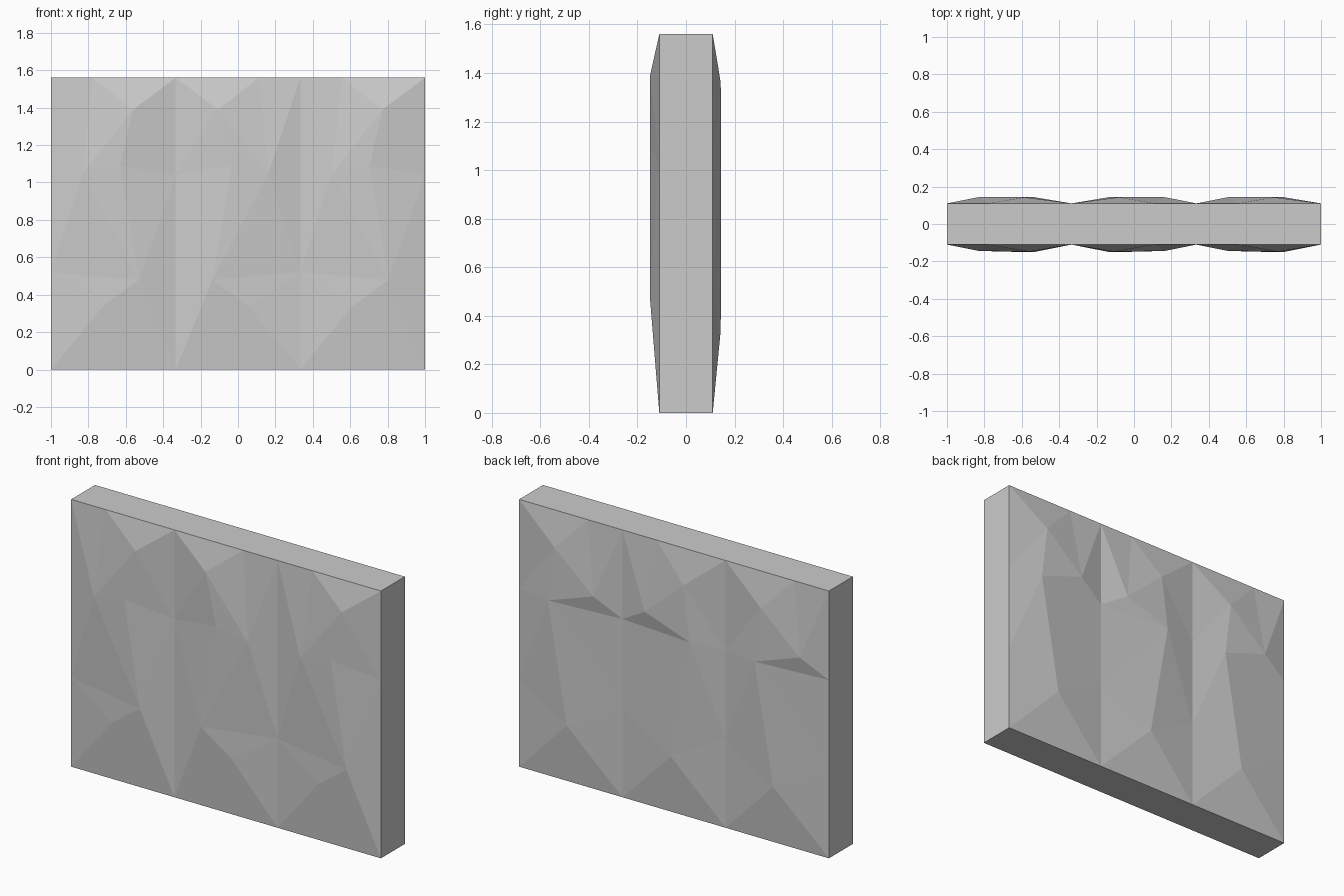
import bpy, bmesh
from mathutils import Vector
from mathutils.geometry import delaunay_2d_cdt

if "Cube" in bpy.data.objects:
    bpy.data.objects.remove(bpy.data.objects["Cube"])

H, D, W = 1.56, 0.11, 2 / 3      # wall height, half depth, panel width

# raised facet points of one panel: across, up, outward depth
FRONT = [(.17, 1.05, .144), (.37, 1.09, .149), (.44, 1.39, .148),
         (.28, .34, .137), (.47, .48, .149)]
BACK = [(.25, 1.36, .143), (.21, 1.04, .145), (.50, 1.14, .143), (.33, .34, .143)]

# flat rim around a panel, three segments per edge
RIM = ([(W * i / 3, 0) for i in range(3)] + [(W, H * i / 3) for i in range(3)]
       + [(W * (3 - i) / 3, H) for i in range(3)] + [(0, H * (3 - i) / 3) for i in range(3)])

bm = bmesh.new()


def faceted_side(points, s):
    """Three panels, the middle one mirrored; s=-1 turns the side to the back."""
    pts = [Vector(p) for p in RIM] + [Vector(p[:2]) for p in points]
    depth = [D] * len(RIM) + [p[2] for p in points]
    ring = [(i, (i + 1) % len(RIM)) for i in range(len(RIM))]
    co, _, tris, orig, _, _ = delaunay_2d_cdt(pts, ring, [], 1, 1e-5)
    for k in range(3):
        verts = []
        for p, o in zip(co, orig):
            u = W - p.x if k == 1 else p.x
            verts.append(bm.verts.new((s * (-1 + k * W + u), -s * depth[o[0]], p.y)))
        for t in tris:
            bm.faces.new([verts[i] for i in t])


faceted_side(FRONT, 1)
faceted_side(BACK, -1)
bmesh.ops.remove_doubles(bm, verts=bm.verts[:], dist=1e-4)

# flat ends, top and base joining front rim to back rim
for e in [e for e in bm.edges if e.is_boundary and e.verts[0].co.y < 0]:
    a, b = e.verts
    c, d = (bm.verts.new((v.co.x, D, v.co.z)) for v in (b, a))
    bm.faces.new((a, b, c, d))
bmesh.ops.remove_doubles(bm, verts=bm.verts[:], dist=1e-4)
bmesh.ops.recalc_face_normals(bm, faces=bm.faces[:])

mesh = bpy.data.meshes.new("rock_wall")
bm.to_mesh(mesh)
bm.free()
bpy.context.collection.objects.link(bpy.data.objects.new("rock_wall", mesh))
